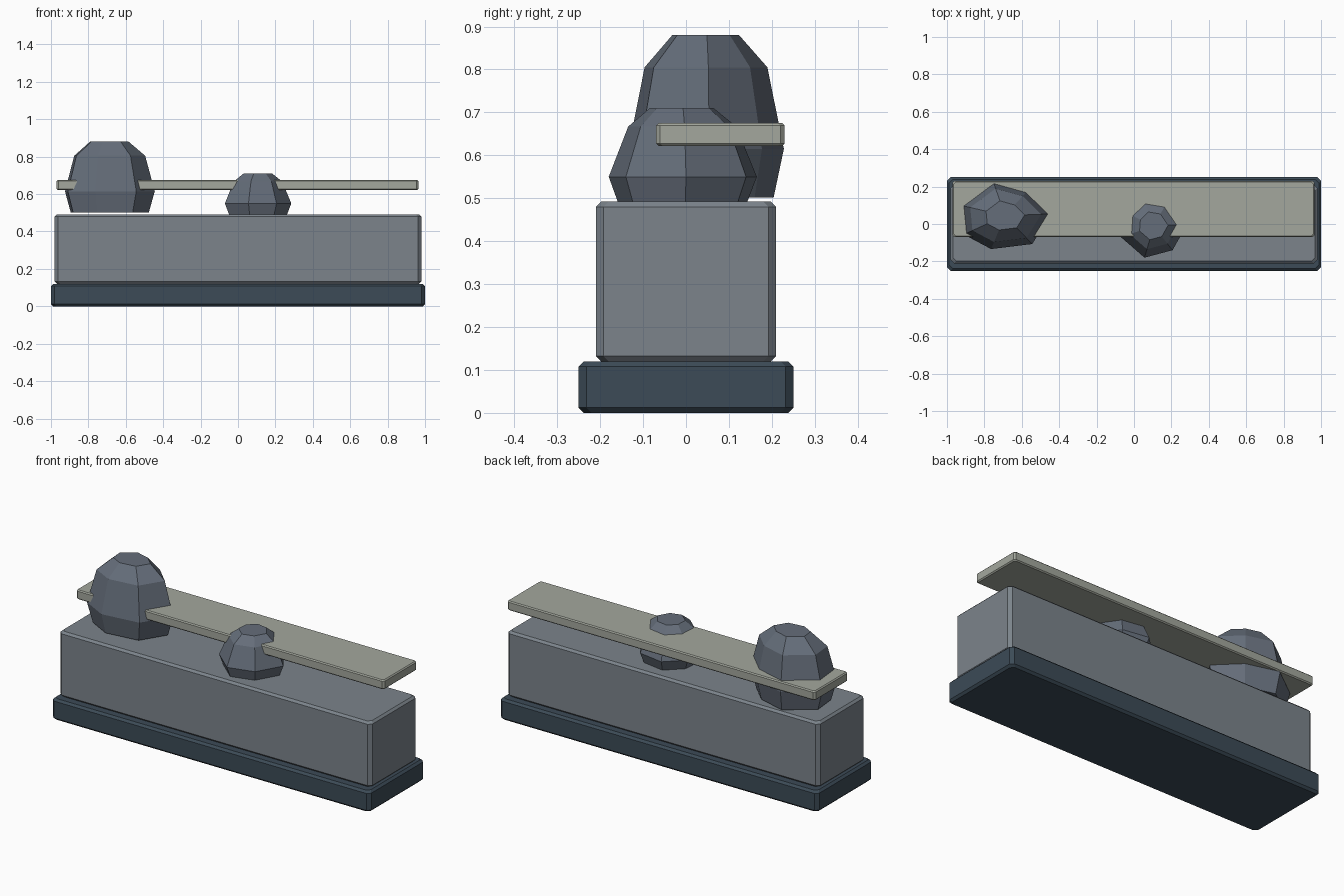
import bpy

if "Cube" in bpy.data.objects:
    bpy.data.objects.remove(bpy.data.objects["Cube"])

def material(name, rgb):
    m = bpy.data.materials.new(name)
    m.diffuse_color = (*rgb, 1)
    m.use_nodes = True
    m.node_tree.nodes["Principled BSDF"].inputs["Base Color"].default_value = m.diffuse_color
    return m

def loft(name, rings, mat):
    """Flat-shaded closed solid through rings of equal point count."""
    n = len(rings[0])
    verts = [p for r in rings for p in r]
    faces = [tuple(reversed(range(n))), tuple(range(len(verts) - n, len(verts)))]
    for k in range(len(rings) - 1):
        for i in range(n):
            j = (i + 1) % n
            faces.append((k * n + i, k * n + j, (k + 1) * n + j, (k + 1) * n + i))
    me = bpy.data.meshes.new(name)
    me.from_pydata(verts, [], faces)
    me.materials.append(mat)
    ob = bpy.data.objects.new(name, me)
    bpy.context.collection.objects.link(ob)
    return ob

def slab(name, x, y, z, corner, edge, mat):
    """Box with chamfered vertical corners and top/bottom edges."""
    def ring(h, d):
        x0, x1, y0, y1, c = x[0] + d, x[1] - d, y[0] + d, y[1] - d, corner
        return [(x0 + c, y0, h), (x1 - c, y0, h), (x1, y0 + c, h), (x1, y1 - c, h),
                (x1 - c, y1, h), (x0 + c, y1, h), (x0, y1 - c, h), (x0, y0 + c, h)]
    return loft(name, [ring(z[0], edge), ring(z[0] + edge, 0),
                       ring(z[1] - edge, 0), ring(z[1], edge)], mat)

def rock(name, centre, outline, levels, mat):
    """Seven-sided boulder: outline scaled about its centre at each level."""
    cx, cy = centre
    return loft(name, [[(cx + (px - cx) * s, cy + (py - cy) * s, z) for px, py in outline]
                       for z, s in levels], mat)

dark = material("dark_base", (0.045, 0.07, 0.095))
stone = material("stone_body", (0.20, 0.23, 0.26))
slate = material("slate_rock", (0.13, 0.155, 0.195))
pale = material("pale_slab", (0.37, 0.39, 0.34))

# Plinth, body and raised shelf
slab("base_plinth", (-1, 1), (-0.25, 0.25), (0, 0.12), 0.018, 0.012, dark)
slab("body_block", (-0.98, 0.98), (-0.21, 0.21), (0.12, 0.492), 0.018, 0.012, stone)
slab("top_shelf", (-0.97, 0.965), (-0.07, 0.23), (0.622, 0.675), 0.01, 0.006, pale)

# Boulders pushed through the shelf
rock("large_rock", (-0.69, 0.045),
     [(-0.764, -0.134), (-0.544, -0.107), (-0.445, 0.054), (-0.57, 0.177),
      (-0.753, 0.228), (-0.925, 0.10), (-0.91, -0.056)],
     [(0.502, 0.87), (0.615, 1), (0.805, 0.79), (0.88, 0.43)], slate)
rock("small_rock", (0.105, -0.012),
     [(0.056, -0.18), (0.206, -0.14), (0.285, 0.0), (0.19, 0.14),
      (0.04, 0.165), (-0.06, 0.07), (-0.07, -0.07)],
     [(0.485, 0.86), (0.55, 1), (0.667, 0.73), (0.71, 0.43)], slate)
